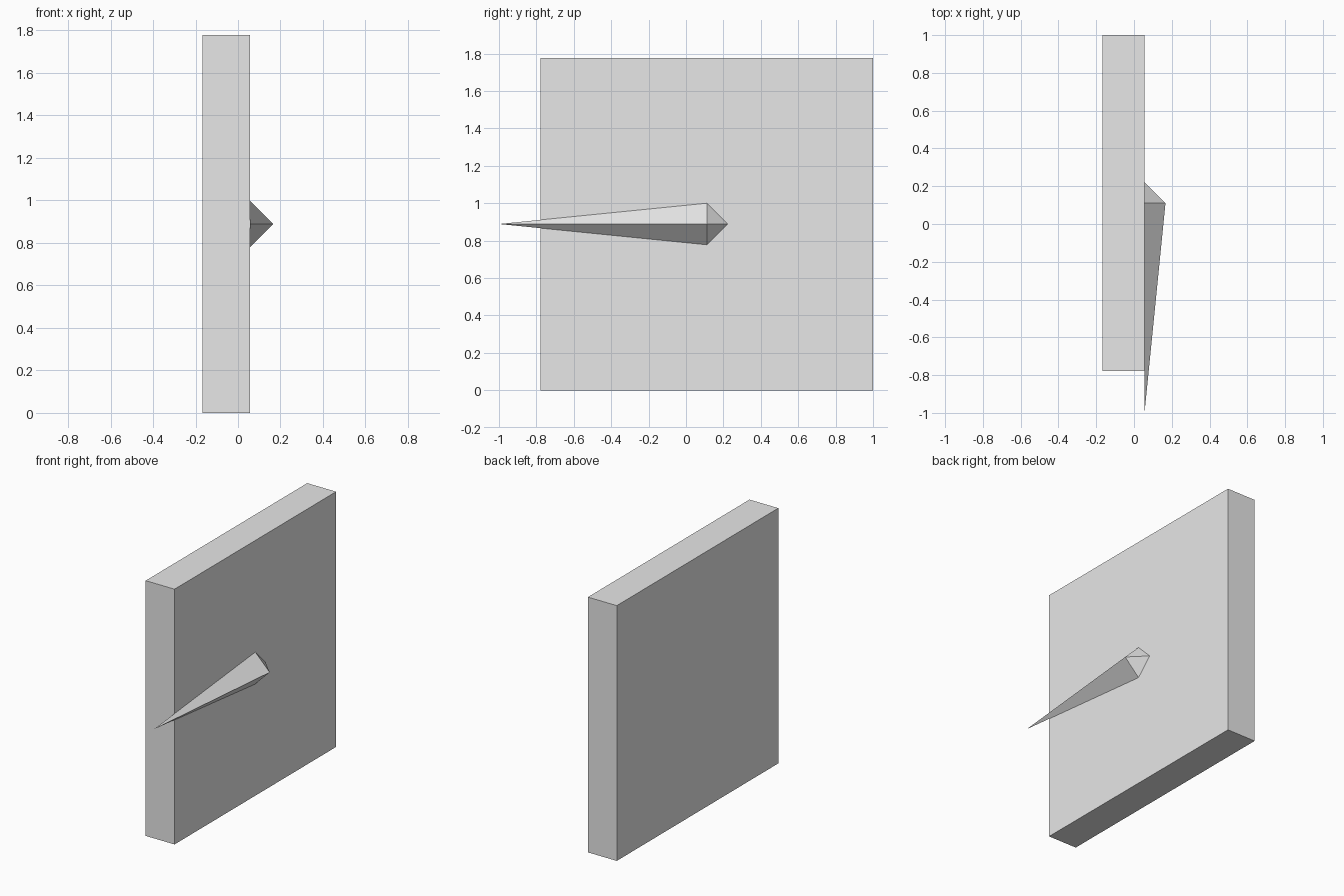
import bpy
import bmesh
from math import pi
from mathutils import Matrix, Vector

default_cube = bpy.data.objects.get("Cube")
if default_cube:
    bpy.data.objects.remove(default_cube, do_unlink=True)

U = 2 / 9          # slab thickness, the module of the whole design
FACE_X = U / 4     # plane where the spike meets the slab

grey = bpy.data.materials.new("light_grey")
grey.use_nodes = True
grey.diffuse_color = (0.8, 0.8, 0.8, 1)
grey.node_tree.nodes["Principled BSDF"].inputs["Base Color"].default_value = (0.8, 0.8, 0.8, 1)


def finish(name, bm):
    bmesh.ops.recalc_face_normals(bm, faces=bm.faces)
    mesh = bpy.data.meshes.new(name)
    bm.to_mesh(mesh)
    bm.free()
    mesh.materials.append(grey)
    obj = bpy.data.objects.new(name, mesh)
    bpy.context.collection.objects.link(obj)


# Square upright slab
bm = bmesh.new()
bmesh.ops.create_cube(bm, size=1)
bmesh.ops.scale(bm, vec=(U, 8 * U, 8 * U), verts=bm.verts)
bmesh.ops.translate(bm, vec=(FACE_X - U / 2, U / 2, 4 * U), verts=bm.verts)
finish("slab", bm)

# Four-sided pyramid on the slab face, its front corner drawn out to a long point
bm = bmesh.new()
bmesh.ops.create_cone(bm, cap_ends=True, segments=4, radius1=U / 2, radius2=0, depth=U / 2)
bmesh.ops.remove_doubles(bm, verts=bm.verts, dist=0.0001)
bmesh.ops.rotate(bm, matrix=Matrix.Rotation(pi / 2, 3, "Y"), verts=bm.verts)
bmesh.ops.translate(bm, vec=(FACE_X + U / 4, U / 2, 4 * U), verts=bm.verts)
front_tip = min(bm.verts, key=lambda v: v.co.y)
front_tip.co = Vector((FACE_X, -1, 4 * U))
finish("pointer_spike", bm)
